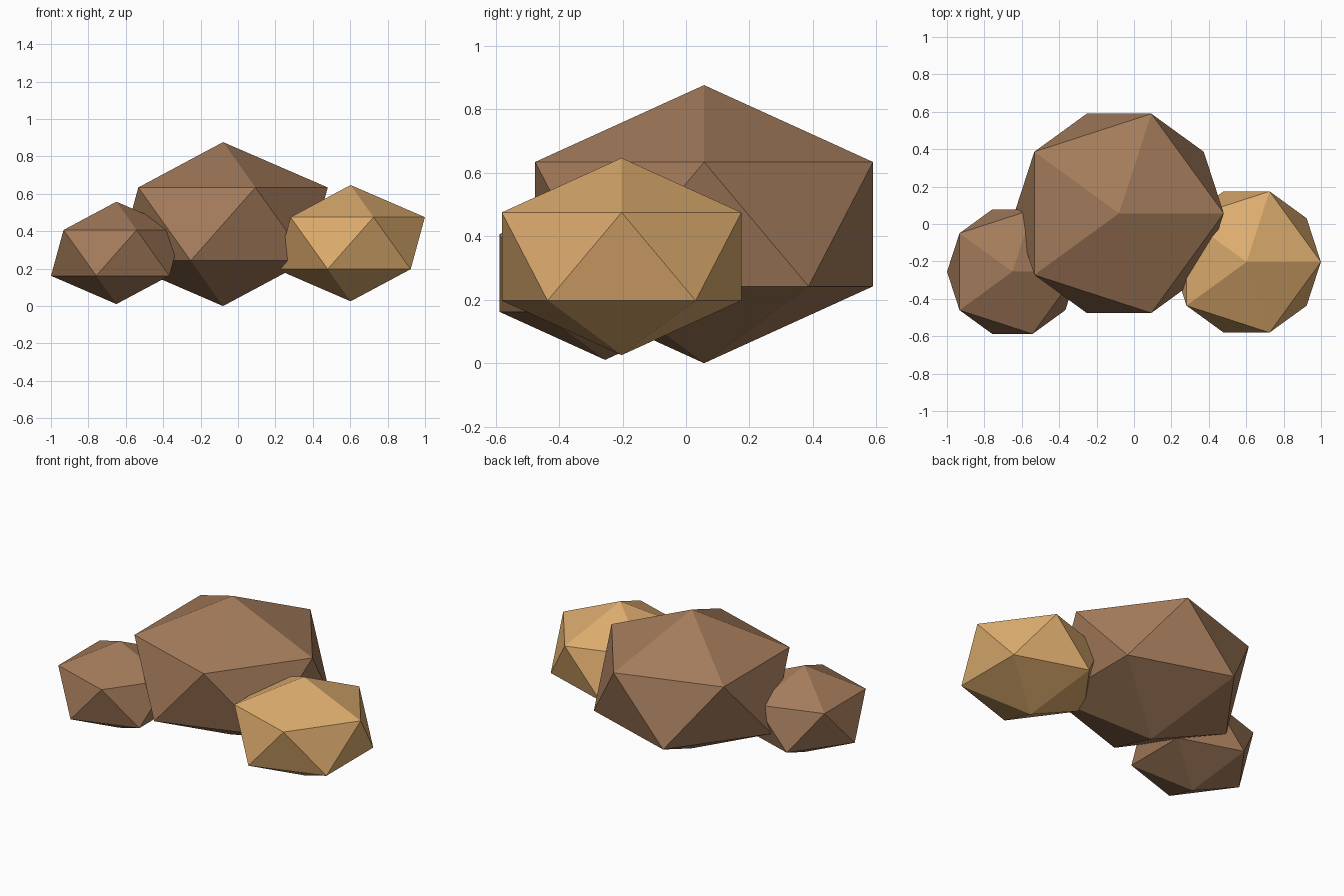
import bpy

if "Cube" in bpy.data.objects:
    bpy.data.objects.remove(bpy.data.objects["Cube"])


def material(name, color):
    m = bpy.data.materials.new(name)
    m.diffuse_color = (*color, 1.0)
    m.use_nodes = True
    m.node_tree.nodes["Principled BSDF"].inputs["Base Color"].default_value = m.diffuse_color
    return m


brown = material("brown_stone", (0.37, 0.20, 0.105))
tan = material("tan_stone", (0.72, 0.41, 0.155))


def boulder(name, center, radius, mat):
    # Faceted boulder: a flattened icosahedron
    bpy.ops.mesh.primitive_ico_sphere_add(subdivisions=1, radius=radius, location=center)
    ob = bpy.context.object
    ob.name = name
    ob.scale.z = 0.7
    bpy.ops.object.transform_apply(location=False, rotation=False, scale=True)
    bpy.ops.object.shade_flat()
    ob.data.materials.append(mat)
    return ob


# Cluster of three overlapping boulders
boulder("large_boulder", (-0.08, 0.057, 0.438), 0.626, brown)
boulder("small_boulder", (-0.65, -0.255, 0.284), 0.391, brown)
boulder("tan_boulder", (0.602, -0.203, 0.336), 0.444, tan)
